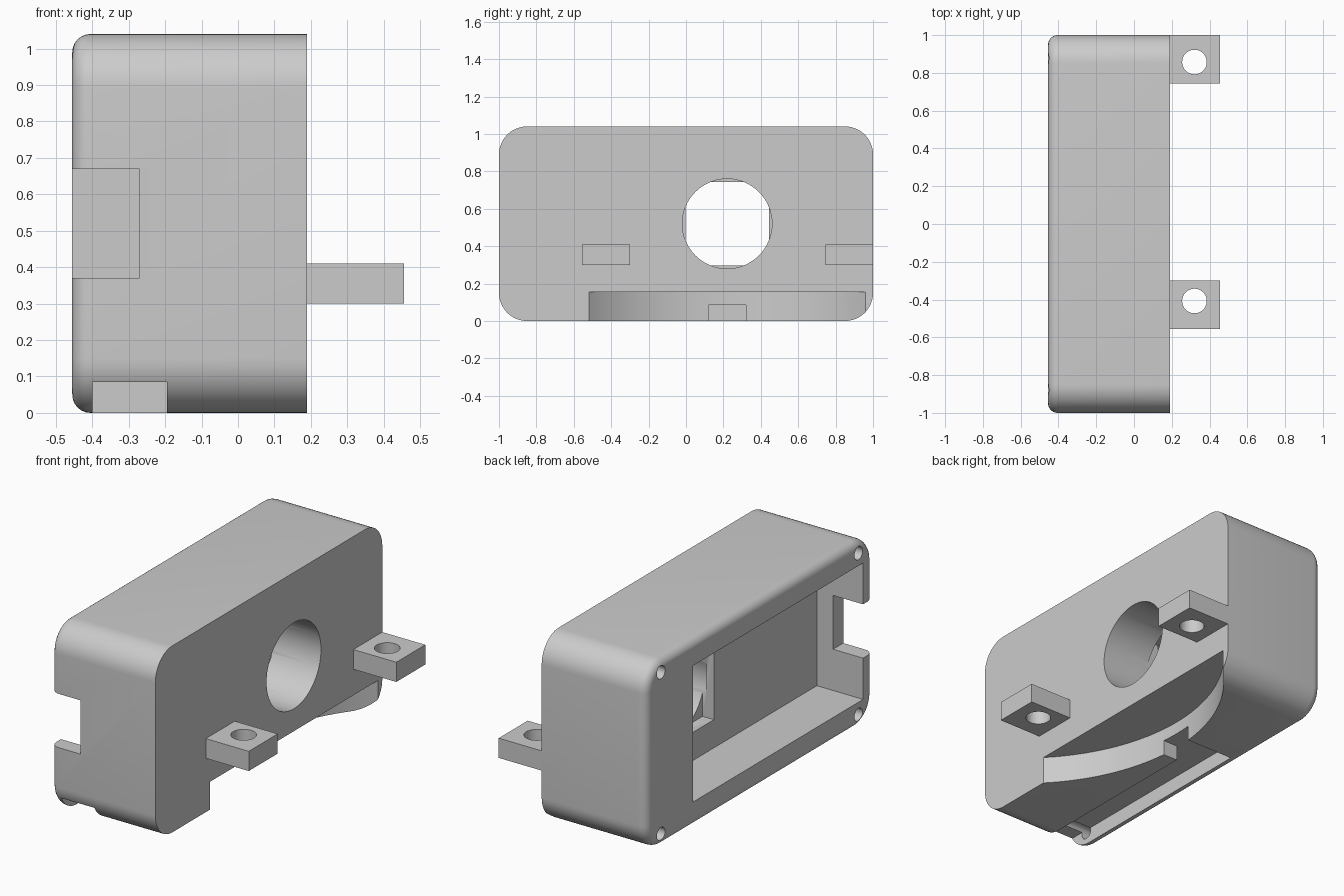
import bpy, bmesh, math
from mathutils import Matrix, Vector

if "Cube" in bpy.data.objects:
    bpy.data.objects.remove(bpy.data.objects["Cube"], do_unlink=True)

grey = bpy.data.materials.new("light grey")
grey.use_nodes = True
COLOUR = (0.6, 0.6, 0.6, 1)
grey.diffuse_color = COLOUR
grey.node_tree.nodes["Principled BSDF"].inputs["Base Color"].default_value = COLOUR


def make_object(name, bm):
    bmesh.ops.recalc_face_normals(bm, faces=bm.faces)
    mesh = bpy.data.meshes.new(name)
    bm.to_mesh(mesh)
    bm.free()
    mesh.materials.append(grey)
    obj = bpy.data.objects.new(name, mesh)
    bpy.context.collection.objects.link(obj)
    return obj


def box(name, x, y, z):
    bm = bmesh.new()
    size = Vector((x[1] - x[0], y[1] - y[0], z[1] - z[0]))
    centre = Vector((sum(x) / 2, sum(y) / 2, sum(z) / 2))
    bmesh.ops.create_cube(bm, size=1, matrix=Matrix.Translation(centre) @ Matrix.Diagonal(size).to_4x4())
    return make_object(name, bm)


def cylinder(name, centre, radius, depth, axis="Z", sides=48):
    bm = bmesh.new()
    turn = Matrix.Rotation(math.pi / 2, 4, "Y") if axis == "X" else Matrix()
    bmesh.ops.create_cone(bm, cap_ends=True, segments=sides, radius1=radius, radius2=radius,
                          depth=depth, matrix=Matrix.Translation(centre) @ turn)
    return make_object(name, bm)


def cut(target, cutter):
    cutter.hide_render = True
    mod = target.modifiers.new("cut", "BOOLEAN")
    mod.operation = "DIFFERENCE"
    mod.solver = "EXACT"
    mod.object = cutter
    activate(target)
    bpy.ops.object.modifier_apply(modifier=mod.name)
    bpy.data.objects.remove(cutter, do_unlink=True)


def activate(obj):
    bpy.ops.object.select_all(action="DESELECT")
    obj.select_set(True)
    bpy.context.view_layer.objects.active = obj


# Housing: rounded rectangle lofted along x, with a rounded rim on the open side
BACK, FRONT, HEIGHT, CORNER, RIM = -0.455, 0.19, 1.04, 0.15, 0.05


def ring(bm, x, inset):
    radius = CORNER - inset
    verts = []
    for k, (sy, sz) in enumerate(((1, 1), (-1, 1), (-1, -1), (1, -1))):
        for i in range(13):
            a = math.pi / 2 * (k + i / 12)
            verts.append(bm.verts.new((x, sy * (1 - CORNER) + radius * math.cos(a),
                                       HEIGHT / 2 + sz * (HEIGHT / 2 - CORNER) + radius * math.sin(a))))
    return verts


bm = bmesh.new()
steps = [math.pi / 2 * i / 6 for i in range(7)]
rings = [ring(bm, BACK + RIM * (1 - math.sin(a)), RIM * (1 - math.cos(a))) for a in reversed(steps)]
rings.append(ring(bm, FRONT, 0))
for a, b in zip(rings, rings[1:]):
    for i in range(len(a)):
        j = (i + 1) % len(a)
        bm.faces.new((a[i], a[j], b[j], b[i]))
bm.faces.new(rings[0])
bm.faces.new(rings[-1])
housing = make_object("housing", bm)

# Main cavity, square pocket and round window
cut(housing, box("cavity", (-0.6, -0.17), (-0.91, 0.59), (0.14, 0.90)))
cut(housing, box("pocket", (-0.25, -0.10), (-0.003, 0.443), (0.297, 0.743)))
cut(housing, cylinder("window", (0.1, 0.22, 0.52), 0.24, 0.44, "X", 64))

# Cable notch in the end wall
cut(housing, box("end_notch", (-0.6, -0.27), (-1.1, -0.8), (0.37, 0.67)))

# Curved recess underneath, with its L-shaped cable groove
cut(housing, cylinder("curved_recess", (0.953, 0.22, 0), 1.063, 0.31, "Z", 160))
cut(housing, box("groove", (-0.40, -0.195), (-1.1, 0.32), (-0.1, 0.085)))
cut(housing, box("cross_groove", (-0.25, 0.0), (0.12, 0.32), (-0.1, 0.085)))

# Screw holes in the rim corners
for y in (-0.87, 0.87):
    for z in (0.07, HEIGHT - 0.07):
        cut(housing, cylinder("screw_hole", (BACK, y, z), 0.036, 0.6, "X", 24))

# Mounting tabs with bolt holes
tabs = []
for name, y0, y1 in (("front_tab", -0.555, -0.30), ("back_tab", 0.745, 1.0)):
    tab = box(name, (FRONT, 0.455), (y0, y1), (0.30, 0.41))
    cut(tab, cylinder("bolt_hole", (0.32, (y0 + y1) / 2 + (0.02 if y0 < 0 else -0.015), 0.355), 0.065, 0.4))
    tabs.append(tab)

for obj in [housing] + tabs:
    activate(obj)
    bpy.ops.object.shade_smooth_by_angle(angle=math.radians(30))
